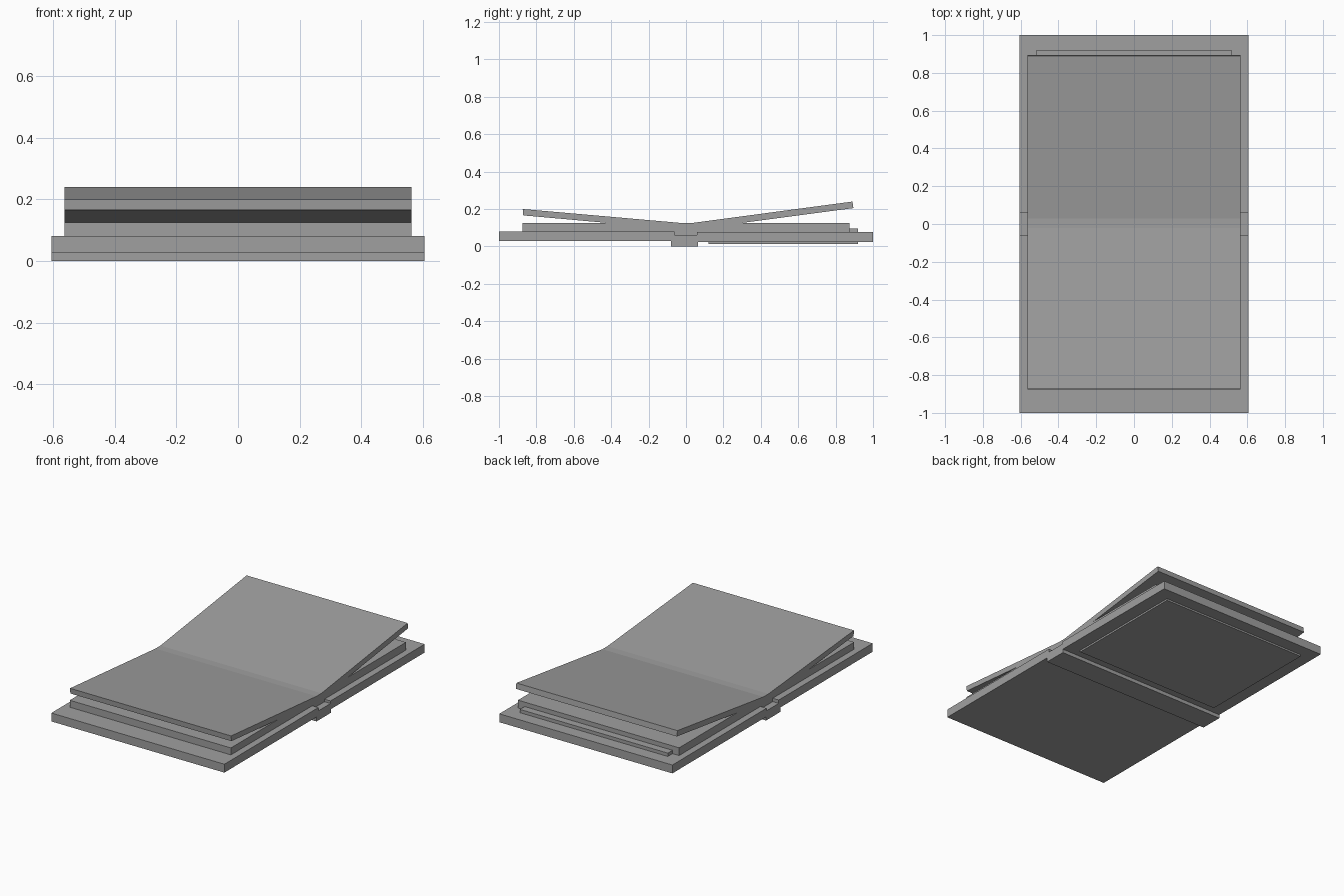
import bpy
import bmesh

cube = bpy.data.objects.get("Cube")
if cube:
    bpy.data.objects.remove(cube, do_unlink=True)

grey = bpy.data.materials.new("plain_grey")
grey.use_nodes = True
colour = (0.35, 0.35, 0.35, 1)
grey.diffuse_color = colour
grey.node_tree.nodes["Principled BSDF"].inputs["Base Color"].default_value = colour


def slab(name, half_width, profile):
    """Extrude a (y, z) side profile across the width."""
    bm = bmesh.new()
    face = bm.faces.new([bm.verts.new((-half_width, y, z)) for y, z in profile])
    out = bmesh.ops.extrude_face_region(bm, geom=[face])
    moved = [v for v in out["geom"] if isinstance(v, bmesh.types.BMVert)]
    bmesh.ops.translate(bm, verts=moved, vec=(2 * half_width, 0, 0))
    bmesh.ops.recalc_face_normals(bm, faces=bm.faces)
    mesh = bpy.data.meshes.new(name)
    bm.to_mesh(mesh)
    bm.free()
    mesh.materials.append(grey)
    obj = bpy.data.objects.new(name, mesh)
    bpy.context.collection.objects.link(obj)
    return obj


def box(name, half_width, y0, y1, z0, z1):
    return slab(name, half_width, [(y0, z0), (y1, z0), (y1, z1), (y0, z1)])


COVER, PAGE, PANEL = 0.605, 0.563, 0.517

# Covers and the spine joining them
box("front_cover", COVER, -1.0, -0.062, 0.028, 0.081)
box("back_cover", COVER, 0.06, 1.0, 0.023, 0.076)
box("spine", COVER, -0.08, 0.065, 0.0, 0.06)

# Panel set through the back cover, standing proud on both faces
box("back_panel", PANEL, 0.12, 0.92, 0.012, 0.097)

# Flat page block resting on the covers, with its keel down in the spine
slab("page_block", PAGE, [(-0.875, 0.081), (-0.062, 0.081), (-0.062, 0.06),
                          (0.06, 0.06), (0.06, 0.076), (0.873, 0.076),
                          (0.873, 0.125), (-0.875, 0.125)])

# Raised leaves fanning up from the middle
slab("front_leaf", PAGE, [(-0.02, 0.125), (-0.873, 0.2), (-0.87, 0.166), (-0.02, 0.09)])
slab("back_leaf", PAGE, [(0.03, 0.125), (0.89, 0.24), (0.895, 0.205), (0.03, 0.09)])
